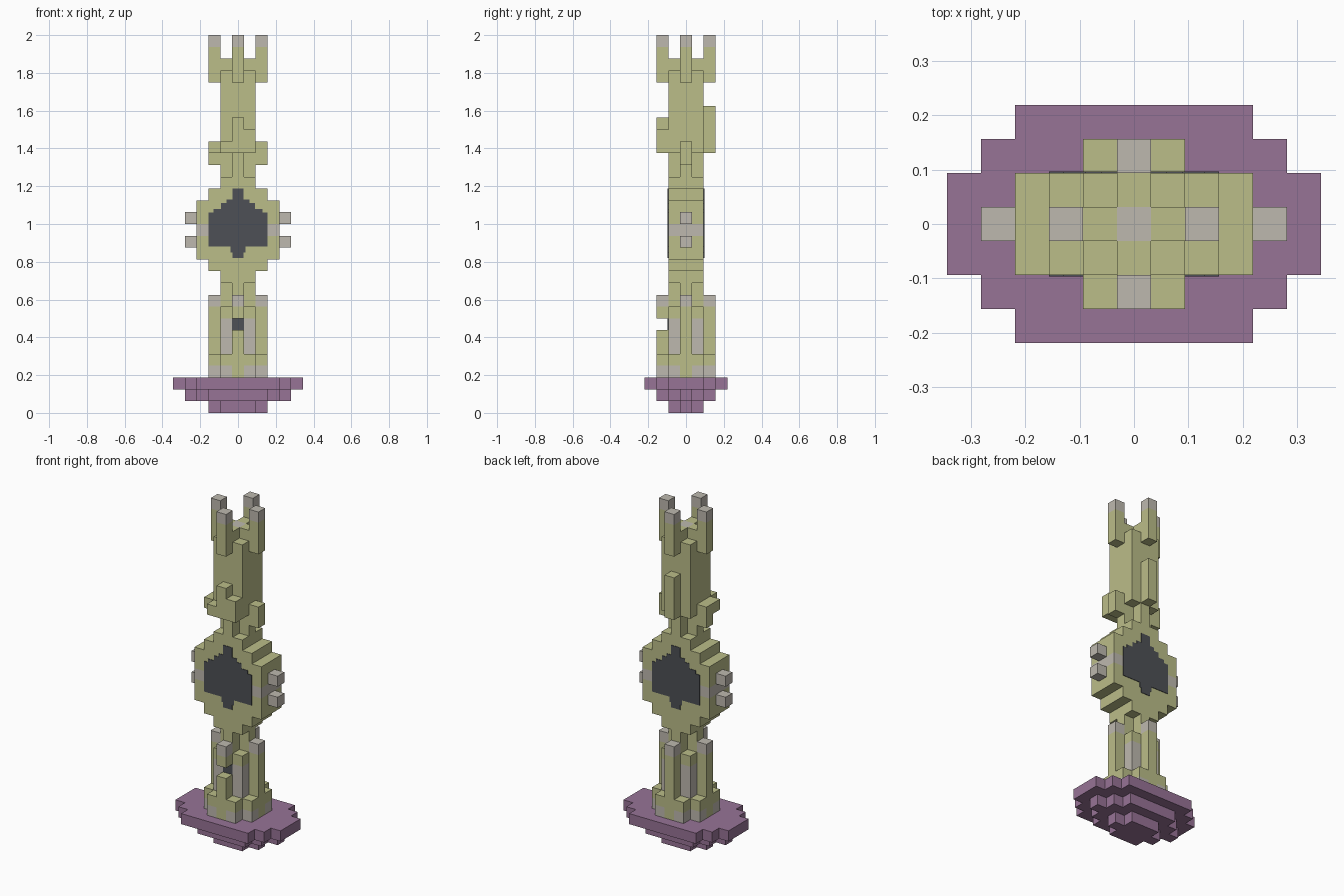
import bpy, bmesh
from mathutils import Vector

if "Cube" in bpy.data.objects:
    bpy.data.objects.remove(bpy.data.objects["Cube"])

U = 1 / 16  # block size


def material(name, rgb):
    m = bpy.data.materials.new(name)
    m.use_nodes = True
    col = (*rgb, 1)
    m.diffuse_color = col
    bsdf = m.node_tree.nodes["Principled BSDF"]
    bsdf.inputs["Base Color"].default_value = col
    bsdf.inputs["Roughness"].default_value = 0.9
    return m


MATS = [material("pale_olive", (0.497, 0.509, 0.25)),
        material("warm_grey", (0.515, 0.485, 0.43)),
        material("dusty_purple", (0.31, 0.172, 0.305)),
        material("charcoal", (0.075, 0.081, 0.092))]
OLIVE, GREY, PURPLE, DARK = range(4)

parts = {}    # part name -> set of block cells
colour = {}   # block cell -> material index


def fill(part, x, y, z, mat=OLIVE):
    """Fill an inclusive block range given as (low, high) pairs."""
    for i in range(x[0], x[1] + 1):
        for j in range(y[0], y[1] + 1):
            for k in range(z[0], z[1] + 1):
                if (i, j, k) not in colour:
                    parts.setdefault(part, set()).add((i, j, k))
                colour[i, j, k] = mat


def sym(n):
    return (-n, n)


def plus(part, z, mat=OLIVE):
    fill(part, sym(1), sym(0), z, mat)
    fill(part, sym(0), sym(1), z, mat)


def build(part):
    bm = bmesh.new()
    for cell in sorted(parts[part]):
        c = Vector(cell) + Vector((0, 0, 0.5))
        for axis in range(3):
            for s in (-1, 1):
                n = Vector((0, 0, 0))
                n[axis] = s
                if tuple(int(v) for v in Vector(cell) + n) in colour:
                    continue
                a = Vector((0, 0, 0))
                a[(axis + 1) % 3] = 0.5
                b = n.cross(a)
                f = bm.faces.new([bm.verts.new((c + n / 2 + d) * U)
                                  for d in (-a - b, a - b, a + b, b - a)])
                f.material_index = colour[cell]
    bmesh.ops.remove_doubles(bm, verts=bm.verts, dist=0.001)
    bmesh.ops.dissolve_limit(bm, angle_limit=0.01, verts=bm.verts,
                             edges=bm.edges, delimit={'MATERIAL'})
    finish(part, bm)


def finish(name, bm):
    me = bpy.data.meshes.new(name)
    bm.to_mesh(me)
    bm.free()
    for m in MATS:
        me.materials.append(m)
    bpy.context.collection.objects.link(bpy.data.objects.new(name, me))


# Stepped oval plinth: each layer lists half widths for rows 0, 1, 2, 3
for k, widths in enumerate([(2, 1), (4, 3, 2), (5, 5, 4, 3)]):
    for j, w in enumerate(widths):
        for s in (-1, 1):
            fill("plinth", sym(w), (s * j, s * j), (k, k), PURPLE)

# Collar with grey footings at the corners
fill("collar", sym(2), sym(1), (3, 4))
fill("collar", sym(1), sym(2), (3, 4))
for i, j, k in list(parts["collar"]):
    if k == 3 and i and j:
        colour[i, j, k] = GREY

# Lower shaft, grey corner panels and four buttresses
plus("lower_shaft", (5, 10))
for s in (-1, 1):
    for t in (-1, 1):
        fill("corner_panels", (s, s), (t, t), (5, 7), GREY)
        fill("corner_panels", (s, s), (t, t), (8, 8))
    fill("buttresses", (2 * s, 2 * s), sym(0), (5, 8))
    fill("buttresses", (2 * s, 2 * s), sym(0), (9, 9), GREY)
    fill("buttresses", sym(0), (2 * s, 2 * s), (9, 9), GREY)
fill("buttresses", sym(0), (2, 2), (5, 8))
fill("buttresses", sym(0), (-2, -2), (5, 6))
fill("buttresses", sym(0), (-2, -2), (8, 8))

# Round clock housing with grey side bands and lugs
for z, w in [((11, 11), 1), ((12, 12), 2), ((13, 17), 3), ((18, 18), 2), ((19, 19), 1)]:
    fill("clock_housing", sym(w), sym(1), z)
for s in (-1, 1):
    fill("clock_housing", (3 * s, 3 * s), sym(1), (15, 15), GREY)
    for k in (14, 16):
        fill("side_lugs", (4 * s, 4 * s), sym(0), (k, k), GREY)

# Narrow neck and upper shaft
plus("neck", (20, 21))
fill("upper_shaft", sym(1), sym(1), (22, 28))
plus("upper_shaft", (29, 29))
colour[0, 0, 29] = GREY

# Spiral ledge winding round the upper shaft
fill("spiral_ledge", (2, 2), sym(0), (21, 22))
fill("spiral_ledge", (-2, -2), sym(0), (21, 22))
fill("spiral_ledge", (-2, -2), (-1, -1), (22, 22))
for i, top in ((-1, 22), (0, 24), (1, 23)):
    fill("spiral_ledge", (i, i), (-2, -2), (22, top))
fill("spiral_ledge", sym(0), (2, 2), (22, 25))

# Four crown prongs with grey tips
for x, y in ((2, 0), (-2, 0), (0, 2), (0, -2)):
    fill("crown_prongs", (x, x), (y, y), (28, 30))
    fill("crown_prongs", (x, x), (y, y), (31, 31), GREY)

for part in parts:
    build(part)


# Dark painted plates
def plate(name, half_outline, side):
    """Thin mirrored outline from (half width, height) points, bottom to top."""
    pts = half_outline + [(-x, z) for x, z in reversed(half_outline)]
    bm = bmesh.new()
    y = side * 1.5 * U
    f = bm.faces.new([bm.verts.new((x, y, z)) for x, z in pts])
    f.material_index = DARK
    ext = bmesh.ops.extrude_face_region(bm, geom=[f])
    moved = [v for v in ext["geom"] if isinstance(v, bmesh.types.BMVert)]
    bmesh.ops.translate(bm, verts=moved, vec=(0, side * 0.003, 0))
    bmesh.ops.recalc_face_normals(bm, faces=bm.faces)
    finish(name, bm)


# (half width, upper height) steps of the clock dial
steps = [(0.03, 0.85), (0.04, 0.88), (0.156, 1.06), (0.13, 1.08),
         (0.09, 1.11), (0.06, 1.13), (0.03, 1.188)]
dial, low = [], 0.82
for w, high in steps:
    dial += [(w, low), (w, high)]
    low = high
plate("front_dial", dial, -1)
plate("back_dial", dial, 1)
plate("front_window", [(U / 2, 7 * U), (U / 2, 8 * U)], -1)
